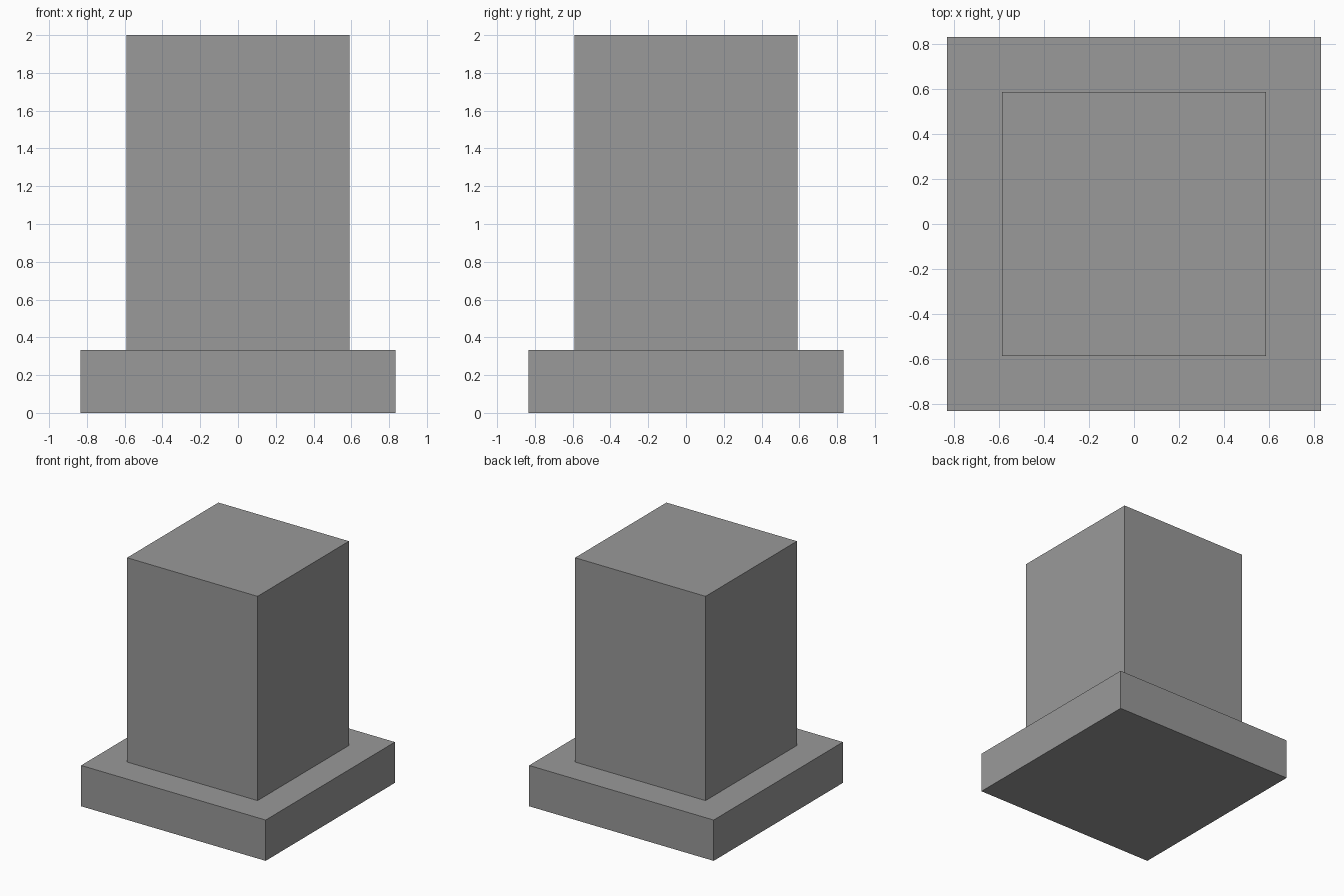
import bpy

if "Cube" in bpy.data.objects:
    bpy.data.objects.remove(bpy.data.objects["Cube"])

BASE_HALF, BASE_TOP = 0.833, 0.333
COL_HALF, HEIGHT = 0.589, 2.0

# Dark grey shared by both parts
grey = bpy.data.materials.new("dark_grey")
grey.diffuse_color = (0.32, 0.32, 0.32, 1)
grey.use_nodes = True
grey.node_tree.nodes["Principled BSDF"].inputs["Base Color"].default_value = grey.diffuse_color


def block(name, half, bottom, top):
    bpy.ops.mesh.primitive_cube_add(size=1, location=(0, 0, (bottom + top) / 2))
    obj = bpy.context.object
    obj.name = name
    obj.scale = (2 * half, 2 * half, top - bottom)
    bpy.ops.object.transform_apply(location=False, rotation=False, scale=True)
    obj.data.materials.append(grey)


# Square base slab
block("base", BASE_HALF, 0, BASE_TOP)

# Square column standing on the base
block("column", COL_HALF, BASE_TOP, HEIGHT)
